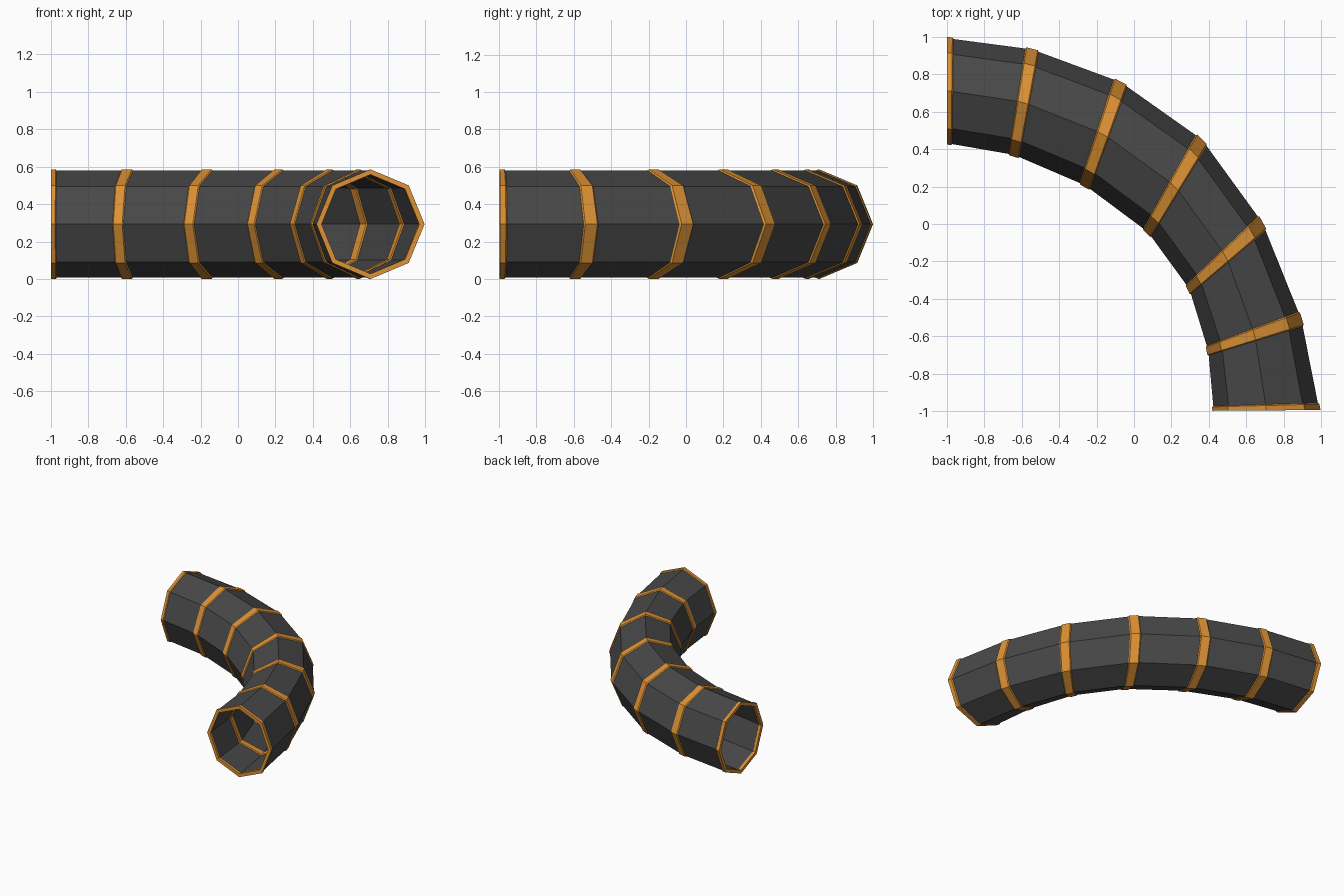
import bpy, bmesh, math
from mathutils import Vector

if "Cube" in bpy.data.objects:
    bpy.data.objects.remove(bpy.data.objects["Cube"])

SIDES, ZC = 8, 0.293
# outer and inner bend points of each hoop, seen from above
STATIONS = [((-1.0, 0.997), (-1.0, 0.428)),
            ((-0.545, 0.937), (-0.643, 0.366)),
            ((-0.07, 0.762), (-0.262, 0.203)),
            ((0.365, 0.455), (0.073, -0.047)),
            ((0.69, 0.008), (0.293, -0.35)),
            ((0.898, -0.508), (0.393, -0.678)),
            ((0.994, -0.994), (0.422, -0.998))]
T = 0.08  # half width of a hoop as a share of the span to its neighbour


def material(name, col):
    m = bpy.data.materials.new(name)
    m.diffuse_color = (*col, 1)
    m.use_nodes = True
    m.node_tree.nodes["Principled BSDF"].inputs["Base Color"].default_value = m.diffuse_color
    return m


dark = material("dark grey", (0.065, 0.065, 0.065))
orange = material("orange", (0.73, 0.29, 0.035))


def ring(i, grow):
    """Octagon at station i, grown or shrunk radially."""
    o, n = (Vector((*p, 0)) for p in STATIONS[i])
    c, u = (o + n) / 2, (o - n) / 2
    r = u.length - 0.004 + grow
    u.normalize()
    pts = []
    for k in range(SIDES):
        a = 2 * math.pi * k / SIDES
        pts.append(c + u * r * math.cos(a)
                   + Vector((0, 0, ZC + (0.286 + grow) * math.sin(a))))
    return pts


def between(i, j, t, grow):
    return [a.lerp(b, t) for a, b in zip(ring(i, grow), ring(j, grow))]


def loft(name, rings, mat):
    """Closed wall: rings run along the outside and return along the inside."""
    bm = bmesh.new()
    vs = [[bm.verts.new(p) for p in r] for r in rings]
    for a, b in zip(vs, vs[1:] + vs[:1]):
        for k in range(SIDES):
            m = (k + 1) % SIDES
            bm.faces.new((a[k], a[m], b[m], b[k]))
    bmesh.ops.recalc_face_normals(bm, faces=bm.faces)
    me = bpy.data.meshes.new(name)
    bm.to_mesh(me)
    bm.free()
    me.materials.append(mat)
    bpy.context.collection.objects.link(bpy.data.objects.new(name, me))


last = len(STATIONS) - 1

# bent pipe segments between the hoops
for i in range(last):
    ends = (T * 0.9, 1 - T * 0.9)
    loft(f"pipe_segment_{i + 1}",
         [between(i, i + 1, t, 0) for t in ends]
         + [between(i, i + 1, t, -0.014) for t in reversed(ends)], dark)

# raised hoops, showing inside and outside
for i in range(last + 1):
    def edge(side, t, grow):
        j = i + side
        return between(i, j, t, grow) if 0 <= j <= last else ring(i, grow)
    profile = [(-1, T, -0.001), (-1, T * 0.8, 0.007), (1, T * 0.8, 0.007), (1, T, -0.001),
               (1, T, -0.013), (1, T * 0.8, -0.021), (-1, T * 0.8, -0.021), (-1, T, -0.013)]
    loft(f"hoop_{i + 1}", [edge(*p) for p in profile], orange)
